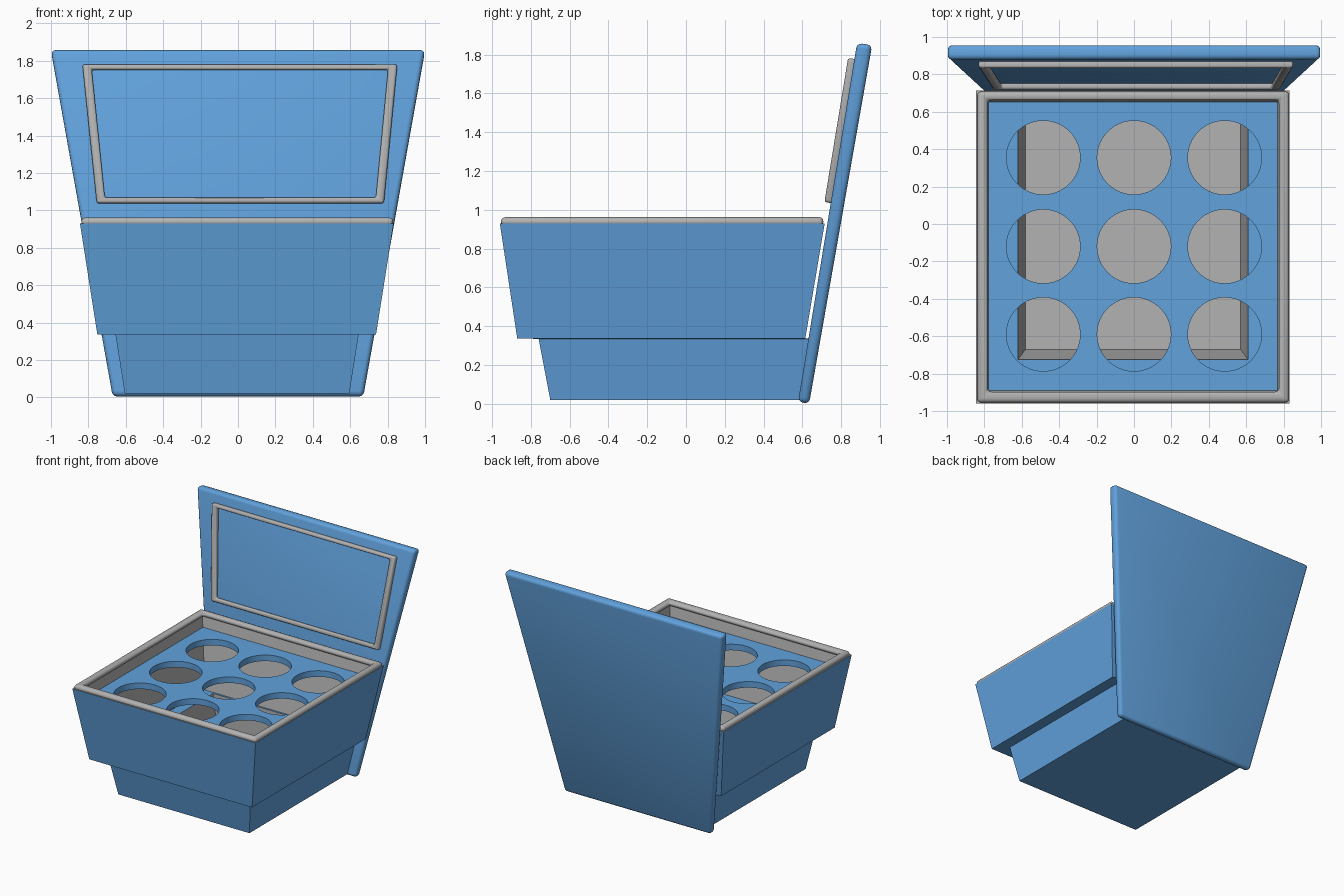
import bpy, bmesh, math
from mathutils import Matrix, Vector

if "Cube" in bpy.data.objects:
    bpy.data.objects.remove(bpy.data.objects["Cube"])

blue = bpy.data.materials.new("blue_plastic")
blue.diffuse_color = (0.12, 0.36, 0.72, 1)
blue.use_nodes = True
blue.node_tree.nodes["Principled BSDF"].inputs["Base Color"].default_value = blue.diffuse_color
grey = bpy.data.materials.new("grey_lining")
grey.diffuse_color = (0.45, 0.45, 0.45, 1)
grey.use_nodes = True
grey.node_tree.nodes["Principled BSDF"].inputs["Base Color"].default_value = grey.diffuse_color


def finish(name, bm, mats, bevel=0, segments=3):
    bmesh.ops.recalc_face_normals(bm, faces=bm.faces)
    me = bpy.data.meshes.new(name)
    bm.to_mesh(me)
    bm.free()
    ob = bpy.data.objects.new(name, me)
    bpy.context.collection.objects.link(ob)
    for m in mats:
        me.materials.append(m)
    if bevel:
        mod = ob.modifiers.new("round", 'BEVEL')
        mod.width, mod.segments = bevel, segments
        mod.limit_method = 'ANGLE'
        smooth(ob)
    return ob


def smooth(ob):
    # bake modifiers, then smooth everything but hard edges
    bpy.ops.object.select_all(action='DESELECT')
    ob.select_set(True)
    bpy.context.view_layer.objects.active = ob
    bpy.ops.object.convert(target='MESH')
    bpy.ops.object.shade_smooth_by_angle(angle=math.radians(35))


def rect(x0, x1, y0, y1, z):
    return [(x0, y0, z), (x1, y0, z), (x1, y1, z), (x0, y1, z)]


def loft(name, loops, mats, grey_bands=(), close=False, bevel=0):
    # skin four-cornered loops in order; cap both ends or join them into a ring
    bm = bmesh.new()
    rings = [[bm.verts.new(p) for p in lp] for lp in loops]
    pairs = list(zip(rings, rings[1:]))
    if close:
        pairs.append((rings[-1], rings[0]))
    for i, (a, b) in enumerate(pairs):
        for k in range(4):
            f = bm.faces.new((a[k], a[(k + 1) % 4], b[(k + 1) % 4], b[k]))
            f.material_index = 1 if i in grey_bands else 0
    if not close:
        bm.faces.new(rings[0])
        bm.faces.new(rings[-1]).material_index = 1 if grey_bands else 0
    return finish(name, bm, mats, bevel)


# stepped body: outside of foot and tub, then the hollow inside
loft("cooler_body", [
    rect(-0.605, 0.595, -0.70, 0.60, 0.02),
    rect(-0.655, 0.645, -0.76, 0.65, 0.335),
    rect(-0.752, 0.738, -0.87, 0.615, 0.336),
    rect(-0.845, 0.832, -0.96, 0.715, 0.93),
    rect(-0.793, 0.783, -0.905, 0.668, 0.93),
    rect(-0.707, 0.697, -0.82, 0.575, 0.37),
    rect(-0.62, 0.61, -0.725, 0.56, 0.37),
    rect(-0.58, 0.57, -0.67, 0.56, 0.06),
], [blue, grey], grey_bands=(3, 4, 6))

# seal around the tub opening
loft("rim_seal", [
    rect(-0.838, 0.830, -0.955, 0.708, 0.915),
    rect(-0.838, 0.830, -0.955, 0.708, 0.962),
    rect(-0.783, 0.775, -0.897, 0.662, 0.962),
    rect(-0.783, 0.775, -0.897, 0.662, 0.915),
], [grey], close=True, bevel=0.021)

# holder plate with nine round holes
plate = loft("holder_plate", [
    rect(-0.770, 0.760, -0.885, 0.648, 0.79),
    rect(-0.778, 0.768, -0.892, 0.656, 0.84),
], [blue])
bm = bmesh.new()
for x in (-0.485, 0, 0.485):
    for y in (-0.59, -0.12, 0.355):
        bmesh.ops.create_cone(bm, cap_ends=True, segments=64, radius1=0.197, radius2=0.197,
                              depth=0.3, matrix=Matrix.Translation((x, y, 0.82)))
cutter = finish("hole_cutter", bm, [blue])
cutter.hide_render = True
mod = plate.modifiers.new("holes", 'BOOLEAN')
mod.operation, mod.object, mod.solver = 'DIFFERENCE', cutter, 'EXACT'
smooth(plate)
bpy.data.objects.remove(cutter)

# open lid: tilted, tapered slab leaning behind the body
loft("lid_panel", [
    [(-0.67, 0.578, 0.01), (0.67, 0.578, 0.01), (1.0, 0.882, 1.86), (-1.0, 0.882, 1.86)],
    [(-0.67, 0.635, 0.0), (0.67, 0.635, 0.0), (1.0, 0.96, 1.85), (-1.0, 0.96, 1.85)],
], [blue], bevel=0.025)


# seal frame on the inner face of the lid
def on_lid(x, z, out):
    return Vector((x, 0.578 + 0.1643 * (z - 0.01), z)) + Vector((0, -0.987, 0.162)) * out


outer = [(-0.755, 1.035), (0.78, 1.035), (0.852, 1.778), (-0.832, 1.778)]
inner = [(-0.712, 1.065), (0.737, 1.065), (0.802, 1.75), (-0.782, 1.75)]
loft("lid_seal", [[on_lid(x, z, d) for x, z in pts]
                  for pts, d in ((outer, -0.01), (outer, 0.033), (inner, 0.033), (inner, -0.01))],
     [grey], close=True, bevel=0.014)
